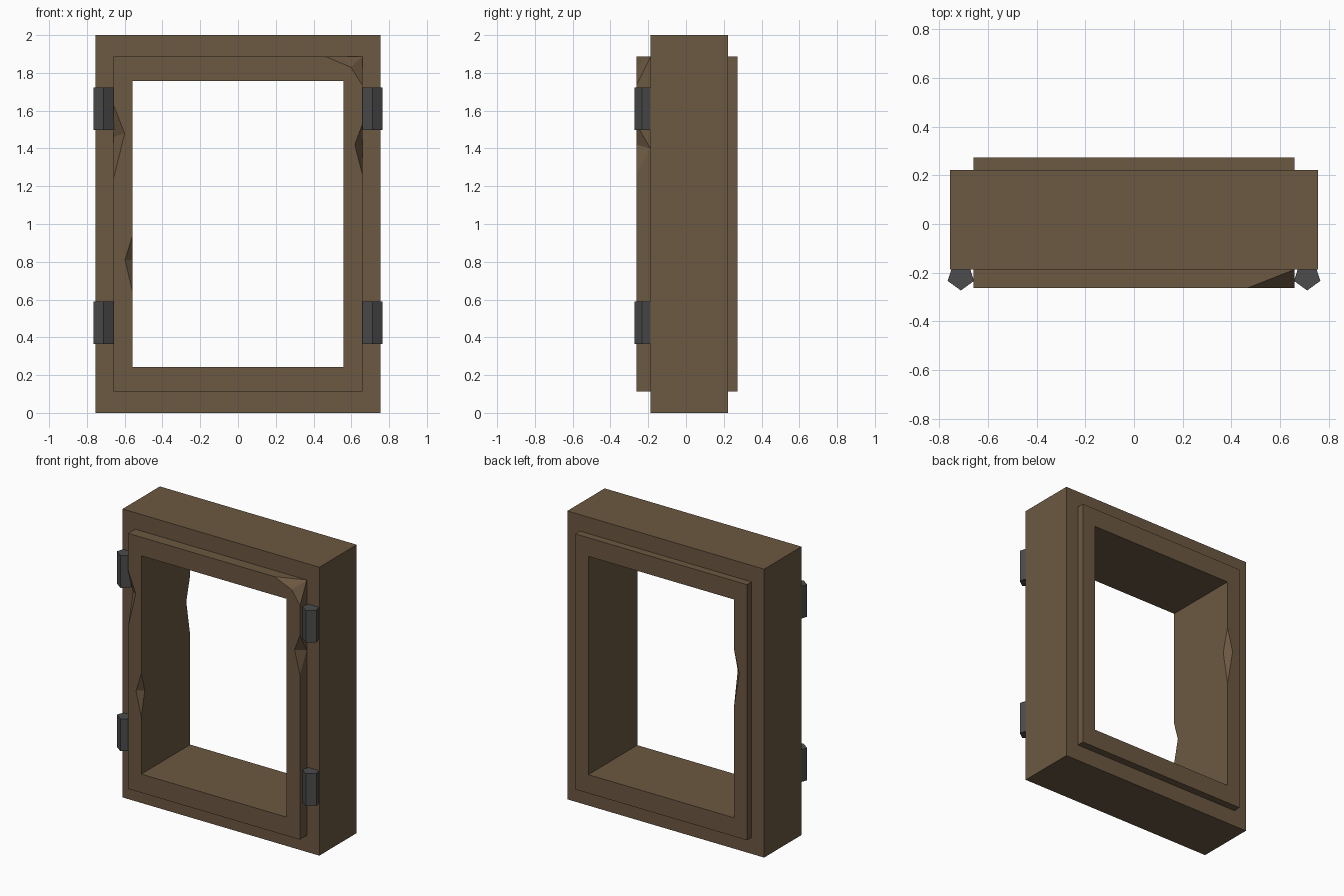
import bpy, bmesh, math
from mathutils import Vector as V

if "Cube" in bpy.data.objects:
    bpy.data.objects.remove(bpy.data.objects["Cube"])


def material(name, rgb):
    m = bpy.data.materials.new(name)
    m.diffuse_color = (*rgb, 1)
    m.use_nodes = True
    m.node_tree.nodes["Principled BSDF"].inputs["Base Color"].default_value = m.diffuse_color
    return m


WOOD = material("brown wood", (0.150, 0.098, 0.054))
IRON = material("dark iron", (0.072, 0.072, 0.072))


def add(name, bm, mat):
    bmesh.ops.recalc_face_normals(bm, faces=bm.faces)
    me = bpy.data.meshes.new(name)
    bm.to_mesh(me)
    bm.free()
    me.materials.append(mat)
    ob = bpy.data.objects.new(name, me)
    bpy.context.collection.objects.link(ob)
    return ob


def ring(outer, inner, y0, y1):
    """Rectangular frame; outer and inner are (half width, z low, z high)."""
    bm = bmesh.new()
    loops = []
    for (w, a, b), y in ((outer, y0), (outer, y1), (inner, y1), (inner, y0)):
        loops.append([bm.verts.new((x, y, z))
                      for x, z in ((-w, a), (w, a), (w, b), (-w, b))])
    for k in range(4):
        p, q = loops[k], loops[(k + 1) % 4]
        for i in range(4):
            j = (i + 1) % 4
            bm.faces.new((p[i], p[j], q[j], q[i]))
    return bm


W, LOW, HIGH = 0.659, 0.114, 1.886          # raised band
OW, OLOW, OHIGH = 0.558, 0.243, 1.757       # opening
F, B = -0.263, 0.273                        # band front and back
BF, BB = -0.187, 0.222                      # body front and back

# Thick outer frame
add("outer_frame", ring((0.755, 0, 2), (W, LOW, HIGH), BF, BB), WOOD)

# Raised inner band, with its top right front corner broken off by two planes
bm = ring((W, LOW, HIGH), (OW, OLOW, OHIGH), F, B)
corner = V((W, BF, HIGH))
mid = V((0.597, F, 1.83))
for end in (V((0.465, F, HIGH)), V((W, F, 1.735))):
    n = (end - mid).cross(corner - mid).normalized()
    if n.dot(V((W, F, HIGH)) - mid) < 0:
        n = -n
    bmesh.ops.bisect_plane(bm, geom=bm.verts[:] + bm.edges[:] + bm.faces[:],
                           dist=1e-5, plane_co=mid, plane_no=n, clear_outer=True)
    bmesh.ops.holes_fill(bm, edges=[e for e in bm.edges if e.is_boundary], sides=0)
band = add("inner_band", bm, WOOD)


# Chips: wedges cut out of the band edges
def chip(a, b, m, d):
    a, b, m, d = map(V, (a, b, m, d))
    c = (m + d) / 2
    bm = bmesh.new()
    for p in (a, b, m, d):
        bm.verts.new(p + (p - c) * 0.4)
    bmesh.ops.convex_hull(bm, input=bm.verts[:])
    cutter = add("chip_cutter", bm, WOOD)
    mod = band.modifiers.new("chip", 'BOOLEAN')
    mod.operation, mod.solver, mod.object = 'DIFFERENCE', 'EXACT', cutter
    bpy.context.view_layer.objects.active = band
    bpy.ops.object.modifier_apply(modifier=mod.name)
    bpy.data.objects.remove(cutter)


chip((-W, F, 1.63), (-W, F, 1.24), (-0.60, F, 1.48), (-W, -0.21, 1.46))
chip((W, F, 1.53), (W, F, 1.26), (0.618, F, 1.42), (W, BF - 0.002, 1.40))
chip((-OW, F, 0.94), (-OW, F, 0.64), (-0.598, F, 0.81), (-OW, -0.225, 0.81))
chip((-OW, B, 1.42), (-OW, B, 1.0), (-0.60, B, 1.25), (-OW, 0.23, 1.25))

# Five-sided hinge pins
for side, sx in (("left", -1), ("right", 1)):
    for level, z0 in (("lower", 0.365), ("upper", 1.498)):
        bm = bmesh.new()
        r = 0.057
        pts = [(sx * 0.711 + r * math.sin(t), -0.216 - r * math.cos(t))
               for t in (math.tau * i / 5 for i in range(5))]
        lo, hi = ([bm.verts.new((x, y, z)) for x, y in pts] for z in (z0, z0 + 0.224))
        bm.faces.new(lo)
        bm.faces.new(hi)
        for i in range(5):
            j = (i + 1) % 5
            bm.faces.new((lo[i], lo[j], hi[j], hi[i]))
        add(f"{level}_{side}_hinge", bm, IRON)
